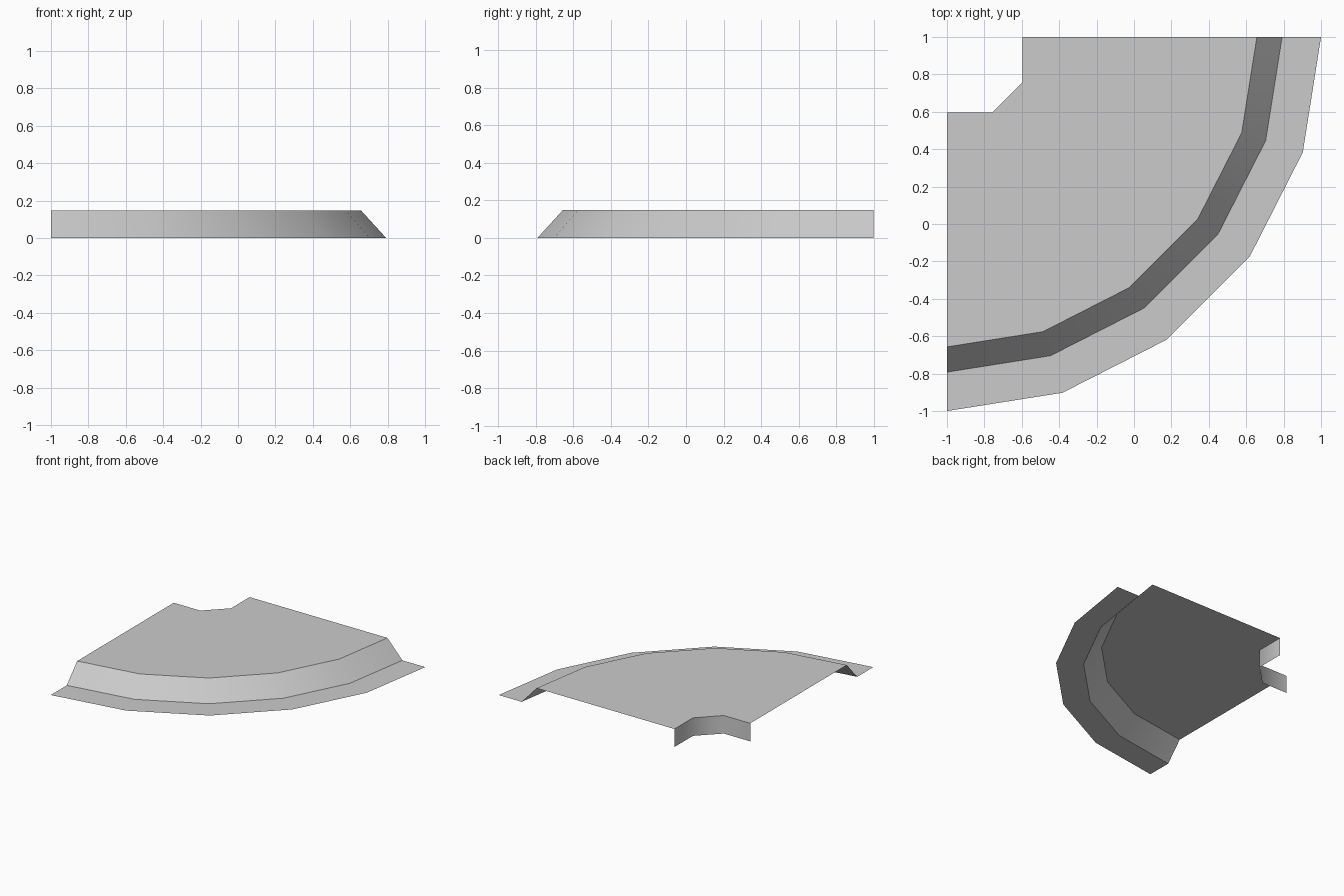
import bpy
import math
from mathutils import Vector

cube = bpy.data.objects.get("Cube")
if cube:
    bpy.data.objects.remove(cube, do_unlink=True)

# Single stone grey
grey = bpy.data.materials.new("light grey")
grey.use_nodes = True
colour = (0.6, 0.6, 0.6, 1)
grey.diffuse_color = colour
grey.node_tree.nodes["Principled BSDF"].inputs["Base Color"].default_value = colour

TOP = 0.148
SEGMENTS = 5
CENTRE = Vector((-1, 1, 0))


def arc(radius, z):
    """Quarter arc around the back corner, from the back edge to the side edge."""
    points = []
    for i in range(SEGMENTS + 1):
        a = math.radians(90) * i / SEGMENTS
        points.append(CENTRE + Vector((radius * math.cos(a), -radius * math.sin(a), z)))
    return points


def notch(z):
    """Chamfered square cut out of the back corner."""
    near, far = 0.24, 0.405
    return [CENTRE + Vector((x, -y, z)) for x, y in ((far, 0), (far, near), (near, far), (0, far))]


def add_part(name, points, faces):
    mesh = bpy.data.meshes.new(name)
    mesh.from_pydata(points, [], faces)
    mesh.materials.append(grey)
    mesh.shade_smooth()
    part = bpy.data.objects.new(name, mesh)
    bpy.context.collection.objects.link(part)


def add_strip(name, a, b):
    """Band of quads between two matching point rows."""
    n = len(a)
    add_part(name, a + b, [(i, i + 1, n + i + 1, n + i) for i in range(n - 1)])


# Raised flat top with the notched corner
outline = notch(TOP) + arc(1.657, TOP)[::-1]
add_part("plateau", outline, [tuple(range(len(outline)))])

# Curved slope and the flat rim at its foot
add_strip("slope", arc(1.657, TOP), arc(1.792, 0)[:])
add_strip("rim", arc(1.792, 0), arc(2, 0))

# Upright wall lining the notch, facing the corner
add_strip("corner_wall", notch(0), notch(TOP))

# Turn every flat face upward, the slope outward and the wall to the corner
for name in ("plateau", "slope", "rim", "corner_wall"):
    mesh = bpy.data.objects[name].data
    face = mesh.polygons[0]
    wanted = CENTRE - face.center if name == "corner_wall" else Vector((0, 0, 1))
    if face.normal.dot(wanted) < 0:
        mesh.flip_normals()
